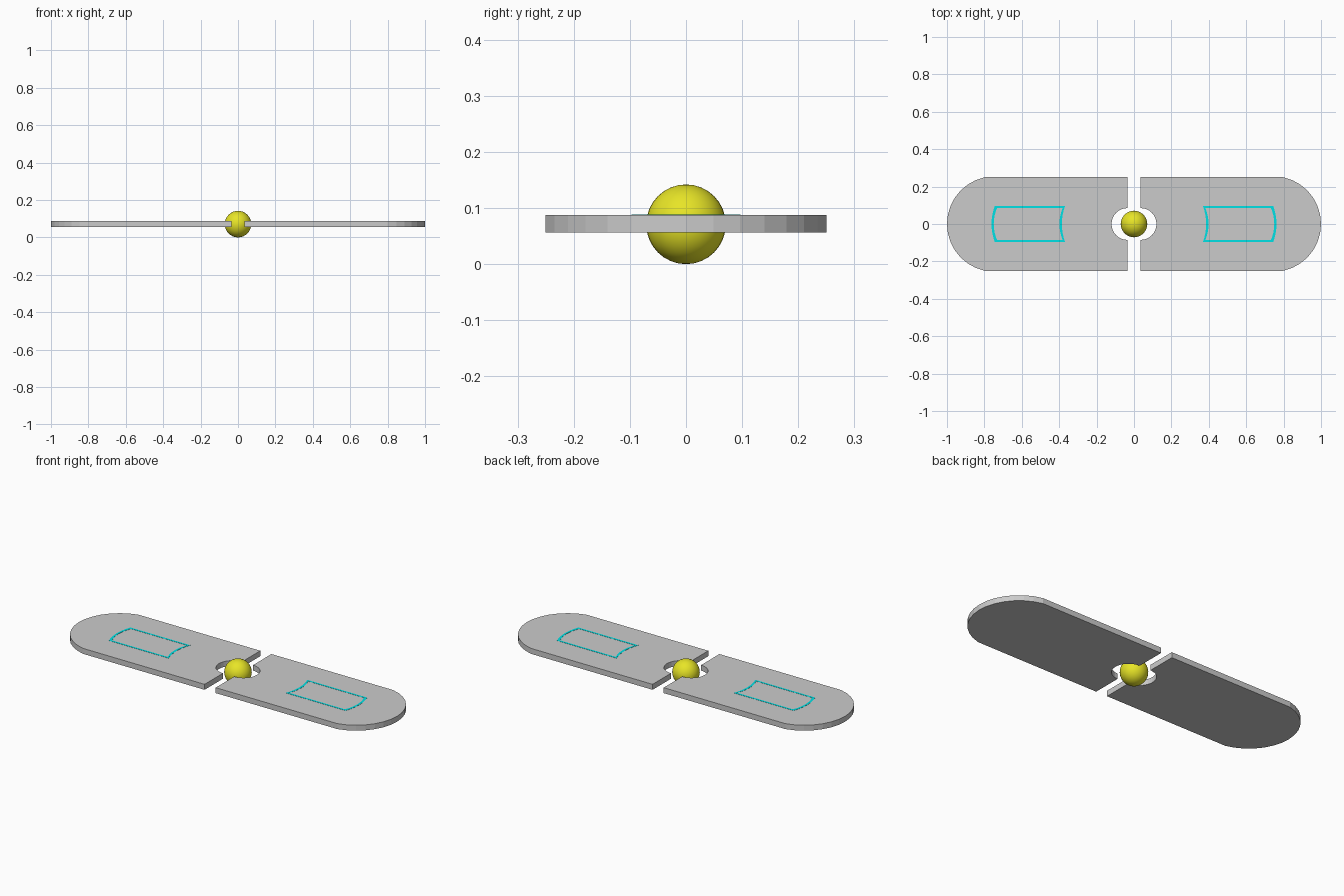
import bpy, bmesh, math

if "Cube" in bpy.data.objects:
    bpy.data.objects.remove(bpy.data.objects["Cube"])

Z0, Z1 = 0.0565, 0.0875      # underside and top of the plates


def material(name, rgb):
    m = bpy.data.materials.new(name)
    m.diffuse_color = (*rgb, 1)
    m.use_nodes = True
    m.node_tree.nodes["Principled BSDF"].inputs["Base Color"].default_value = m.diffuse_color
    return m


def arc(cx, r, half, n):
    """Points on a circle centred (cx, 0), from -half to +half angle."""
    return [(cx + r * math.cos(a), r * math.sin(a))
            for a in (-half + 2 * half * i / n for i in range(n + 1))]


def finish(bm, name, mat=None):
    bmesh.ops.recalc_face_normals(bm, faces=bm.faces)
    me = bpy.data.meshes.new(name)
    bm.to_mesh(me)
    bm.free()
    ob = bpy.data.objects.new(name, me)
    bpy.context.collection.objects.link(ob)
    if mat:
        me.materials.append(mat)
    return ob


def extrude_up(bm, faces, h):
    new = bmesh.ops.extrude_face_region(bm, geom=faces)["geom"]
    bmesh.ops.translate(bm, vec=(0, 0, h),
                        verts=[v for v in new if isinstance(v, bmesh.types.BMVert)])


def plate(name, s):
    # rounded outer end, straight sides, half-round notch at the inner end
    pts = arc(0.744, 0.256, math.asin(0.25 / 0.256), 14)
    pts += [(0.035, 0.25)] + arc(0.035, 0.085, math.pi / 2, 16)[::-1] + [(0.035, -0.25)]
    bm = bmesh.new()
    f = bm.faces.new([bm.verts.new((s * x, y, Z0)) for x, y in pts])
    extrude_up(bm, [f], Z1 - Z0)
    return finish(bm, name)


def bowed_loop(x0, x1, h, bow, n=8):
    """Rectangle whose two short sides both bow outwards along +x."""
    ys = [-h + 2 * h * i / n for i in range(n + 1)]
    side = lambda x: [(x + bow * (1 - (y / h) ** 2), y) for y in ys]
    return side(x1) + side(x0)[::-1]


def outline(name, s, mat):
    # thin raised frame on the plate top
    outer = bowed_loop(0.368, 0.744, 0.097, 0.018)
    inner = bowed_loop(0.381, 0.732, 0.086, 0.018)
    bm = bmesh.new()
    a = [bm.verts.new((s * x, y, Z1 - 0.001)) for x, y in outer]
    b = [bm.verts.new((s * x, y, Z1 - 0.001)) for x, y in inner]
    k = len(a)
    faces = [bm.faces.new((a[i], a[(i + 1) % k], b[(i + 1) % k], b[i])) for i in range(k)]
    extrude_up(bm, faces, 0.0018)
    return finish(bm, name, mat)


cyan = material("cyan", (0.0, 0.75, 0.78))
yellow = material("yellow", (0.8, 0.78, 0.02))

# mirrored plates with their outlines
for side, s in (("left", -1), ("right", 1)):
    plate(side + "_plate", s)
    outline(side + "_outline", s, cyan)

# centre ball
bm = bmesh.new()
bmesh.ops.create_uvsphere(bm, u_segments=32, v_segments=16, radius=0.071)
bmesh.ops.translate(bm, vec=(0, 0, 0.071), verts=bm.verts)
for f in bm.faces:
    f.smooth = True
finish(bm, "ball", yellow)
